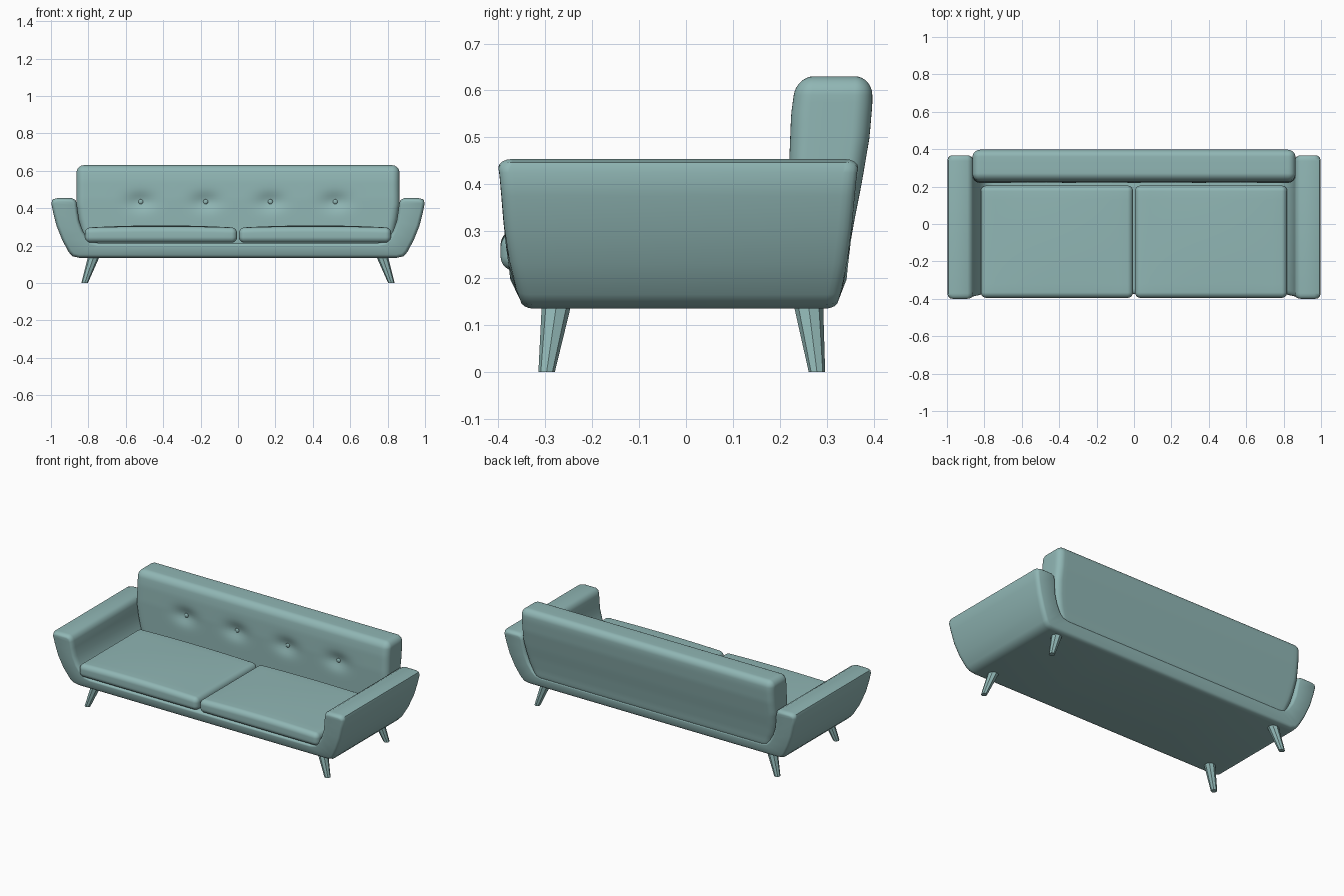
import bpy, bmesh, math
from mathutils import Vector

if "Cube" in bpy.data.objects:
    bpy.data.objects.remove(bpy.data.objects["Cube"])

mat = bpy.data.materials.new("teal_fabric")
mat.diffuse_color = (0.28, 0.47, 0.46, 1)
mat.use_nodes = True
mat.node_tree.nodes["Principled BSDF"].inputs["Base Color"].default_value = mat.diffuse_color


def finish(name, bm, angle=40):
    bmesh.ops.recalc_face_normals(bm, faces=bm.faces)
    me = bpy.data.meshes.new(name)
    bm.to_mesh(me)
    bm.free()
    me.materials.append(mat)
    ob = bpy.data.objects.new(name, me)
    bpy.context.collection.objects.link(ob)
    bpy.ops.object.select_all(action='DESELECT')
    ob.select_set(True)
    bpy.context.view_layer.objects.active = ob
    bpy.ops.object.shade_smooth_by_angle(angle=math.radians(angle))
    return ob


def interp(table, t):
    if t <= table[0][0]:
        return table[0][1]
    for (a, va), (b, vb) in zip(table, table[1:]):
        if t <= b:
            return va + (vb - va) * (t - a) / (b - a)
    return table[-1][1]


def samples(h, r, n):
    # dense near the rounded ends, even in the middle
    ends = [h - r + r * math.tan(math.radians(a)) for a in (11, 22, 34, 45)]
    mid = [-(h - r) + 2 * (h - r) * i / n for i in range(n + 1)]
    return [-e for e in reversed(ends)] + mid + ends


def rounded_box(name, half, r, divs, warp):
    bm = bmesh.new()
    co = [samples(h, r, n) for h, n in zip(half, divs)]
    inner = [h - r for h in half]
    for ax in range(3):
        u, v = (ax + 1) % 3, (ax + 2) % 3
        for side in (-1, 1):
            grid = []
            for a in co[u]:
                row = []
                for b in co[v]:
                    p = Vector((0, 0, 0))
                    p[ax], p[u], p[v] = side * half[ax], a, b
                    c = Vector([max(-i, min(i, q)) for q, i in zip(p, inner)])
                    row.append(bm.verts.new(c + r * (p - c).normalized()))
                grid.append(row)
            for i in range(len(grid) - 1):
                for j in range(len(grid[0]) - 1):
                    bm.faces.new((grid[i][j], grid[i + 1][j], grid[i + 1][j + 1], grid[i][j + 1]))
    bmesh.ops.remove_doubles(bm, verts=bm.verts, dist=1e-5)
    for vt in bm.verts:
        vt.co = warp(vt.co.copy())
    return finish(name, bm)


# U-shaped frame: base and arms in one shell, tapered towards the bottom
outer = [(.4, .135), (.85, .135), (.885, .143), (.905, .165), (.94, .23),
         (.97, .305), (.988, .375), (.998, .425), (.992, .447), (.965, .454)]
inner = [(.4, .215), (.75, .215), (.785, .222), (.805, .24), (.83, .28),
         (.848, .33), (.856, .38), (.861, .42), (.868, .443), (.89, .454)]
front = [(.135, -.353), (.2, -.372), (.3, -.387), (.454, -.40)]
back = [(.135, .325), (.2, .34), (.3, .353), (.454, .367)]


def mirrored(half):
    return [Vector((-x, z)) for x, z in reversed(half)] + [Vector(p) for p in half]


loop = mirrored(outer) + mirrored(inner)[::-1]
M = len(loop)
miter = []
for i, p in enumerate(loop):
    d1, d2 = (p - loop[i - 1]).normalized(), (loop[(i + 1) % M] - p).normalized()
    n1, n2 = Vector((-d1.y, d1.x)), Vector((-d2.y, d2.x))
    miter.append((n1 + n2) / (1 + n1.dot(n2)))
steps = [math.radians(a) for a in (90, 67, 45, 22, 0)]
prof = [(front, 1, a) for a in steps] + [(back, -1, a) for a in reversed(steps)]
bm = bmesh.new()
rings = []
for table, s, a in prof:
    ring = []
    for p, m in zip(loop, miter):
        q = p + m * .018 * (1 - math.cos(a))
        ring.append(bm.verts.new((q.x, interp(table, p.y) + s * .03 * (1 - math.sin(a)), q.y)))
    rings.append(ring)
for r0, r1 in zip(rings, rings[1:]):
    for i in range(M):
        j = (i + 1) % M
        bm.faces.new((r0[i], r0[j], r1[j], r1[i]))
for ring in (rings[0], rings[-1]):
    for i in range(M // 2 - 1):
        bm.faces.new((ring[i], ring[i + 1], ring[M - 2 - i], ring[M - 1 - i]))
finish("frame_with_arms", bm, 60)

# Two seat cushions with a slight crown
for side, label in ((-1, "left"), (1, "right")):
    def cushion(p):
        crown = max(0, 1 - (p.x / .405) ** 2) * max(.5, 1 - .5 * (p.y / .3) ** 2)
        if p.z > 0:
            p.z += .012 * crown
        return p + Vector((side * .412, -.095, .256))
    rounded_box("seat_cushion_" + label, (.407, .30, .04), .03, (16, 12, 2), cushion)

# Backrest: leaning slab that narrows into the frame, with button dents
buttons = [(-.52, .435), (-.173, .435), (.173, .435), (.52, .435)]
b_front = [(.18, .222), (.45, .22), (.55, .224), (.63, .235)]
b_back = [(.18, .338), (.25, .346), (.33, .36), (.4, .374), (.5, .391), (.57, .397), (.63, .397)]
b_width = [(.18, .91), (.22, .94), (.28, .968), (.34, .985), (.42, 1), (.63, 1)]


def backrest(p):
    z = p.z + .405
    x = p.x * interp(b_width, z)
    t = (p.y / .088 + 1) / 2
    y = interp(b_front, z) * (1 - t) + interp(b_back, z) * t
    for bx, bz in buttons:
        y += (1 - t) * .022 * math.exp(-((x - bx) / .07) ** 2 - ((z - bz) / .045) ** 2)
    return Vector((x, y, z))


rounded_box("backrest", (.863, .088, .225), .04, (72, 3, 24), backrest)

# Upholstery buttons
for k, (bx, bz) in enumerate(buttons):
    bm = bmesh.new()
    bmesh.ops.create_uvsphere(bm, u_segments=16, v_segments=8, radius=.013)
    for v in bm.verts:
        v.co = Vector((bx + v.co.x, .239 + v.co.y * .5, bz + v.co.z))
    finish("button_%d" % (k + 1), bm)

# Splayed, tapered eight-sided legs
for sx in (-1, 1):
    for label, ty, by in (("front", -.275, -.297), ("back", .26, .279)):
        bm = bmesh.new()
        bmesh.ops.create_cone(bm, cap_ends=True, segments=8, radius1=.0175, radius2=.032, depth=.15)
        for v in bm.verts:
            top = v.co.z > 0
            v.co = Vector((v.co.x + sx * (.768 if top else .82),
                           v.co.y + (ty if top else by), .15 if top else 0))
        finish("%s_leg_%s" % (label, "right" if sx > 0 else "left"), bm, 30)
